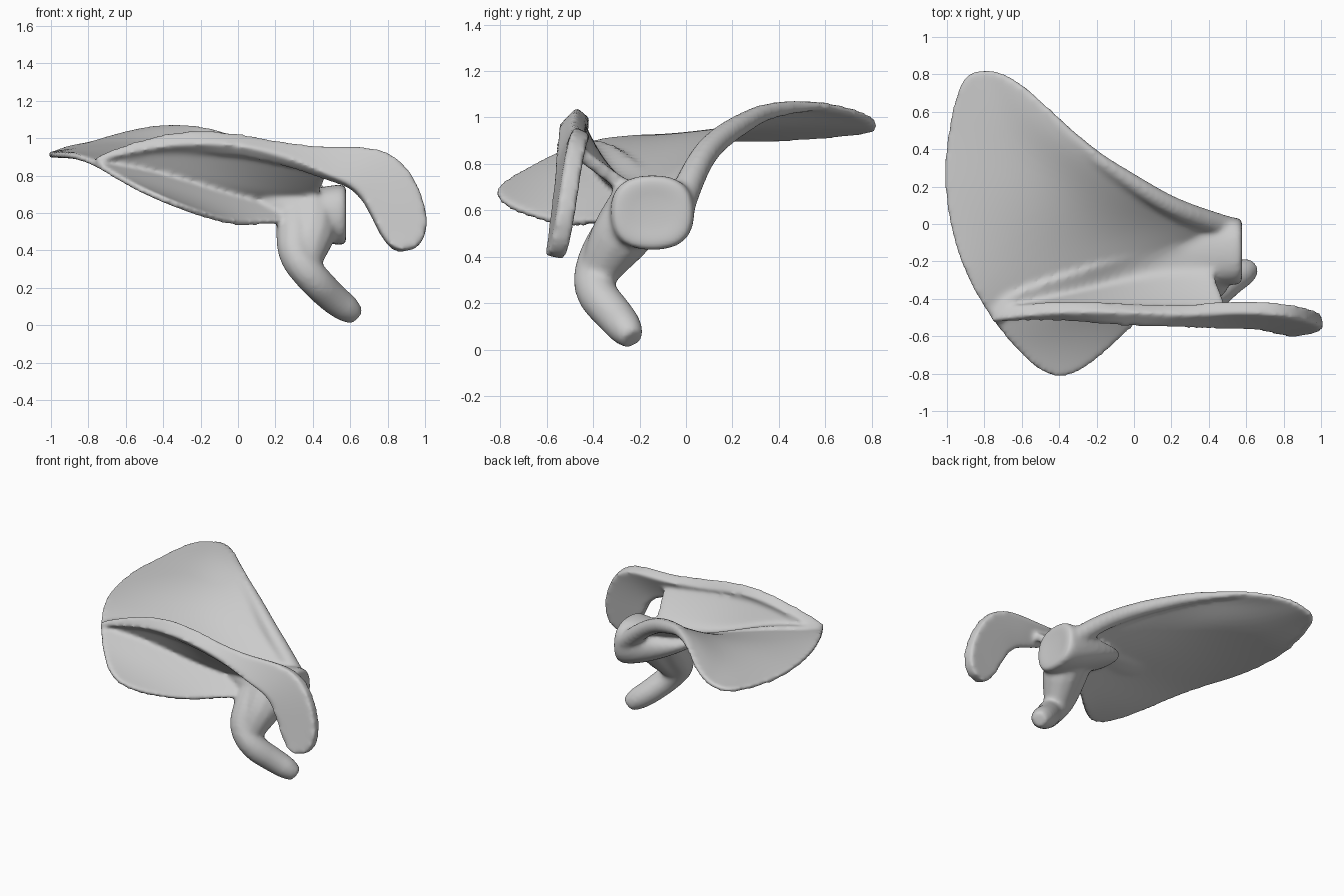
import bpy
import bmesh
import math
from mathutils import Vector

default_cube = bpy.data.objects.get("Cube")
if default_cube:
    bpy.data.objects.remove(default_cube, do_unlink=True)

parts = []


def add_part(name, data):
    obj = bpy.data.objects.new(name, data)
    bpy.context.collection.objects.link(obj)
    parts.append(obj)
    return obj


def plate(name, rows, thickness):
    """Smooth curved sheet through rows of control points, thickened."""
    bm = bmesh.new()
    grid = [[bm.verts.new(point) for point in row] for row in rows]
    for lower, upper in zip(grid, grid[1:]):
        for i in range(len(lower) - 1):
            bm.faces.new((lower[i], lower[i + 1], upper[i + 1], upper[i]))
    mesh = bpy.data.meshes.new(name)
    bm.to_mesh(mesh)
    bm.free()
    obj = add_part(name, mesh)
    obj.modifiers.new("Smooth", "SUBSURF").levels = 3
    solid = obj.modifiers.new("Thickness", "SOLIDIFY")
    solid.thickness = thickness
    solid.offset = 0


def rod(name, points):
    """Round tapering rod along (x, y, z, radius) points."""
    curve = bpy.data.curves.new(name, "CURVE")
    curve.dimensions = "3D"
    curve.bevel_depth = 1
    curve.bevel_resolution = 4
    curve.use_fill_caps = True
    spline = curve.splines.new("NURBS")
    spline.points.add(len(points) - 1)
    spline.use_endpoint_u = True
    spline.order_u = 3
    for target, (x, y, z, radius) in zip(spline.points, points):
        target.co = (x, y, z, 1)
        target.radius = radius
    add_part(name, curve)


def squarish(value):
    return math.copysign(abs(value) ** .8, value)


def oval_neck(name, rings, sides=16):
    """Closed tube of squarish rings facing along x: (x, y, z, half depth, half height)."""
    bm = bmesh.new()
    loops = []
    for x, y, z, depth, height in rings:
        angles = [math.tau * i / sides for i in range(sides)]
        loops.append([bm.verts.new((x, y + depth * squarish(math.cos(a)),
                                    z + height * squarish(math.sin(a))))
                      for a in angles])
    for first, second in zip(loops, loops[1:]):
        for i in range(sides):
            j = (i + 1) % sides
            bm.faces.new((first[i], first[j], second[j], second[i]))
    bm.faces.new(loops[0][::-1])
    bm.faces.new(loops[-1])
    mesh = bpy.data.meshes.new(name)
    bm.to_mesh(mesh)
    bm.free()
    add_part(name, mesh).modifiers.new("Smooth", "SUBSURF").levels = 2


# Broad blade: each row runs from the medial border to the lateral border
blade_rows = [
    [(-.93, .77, .94), (-.87, .81, .95), (-.8, .83, .96), (-.74, .82, .98), (-.64, .78, 1.01)],
    [(-1, .5, .91), (-.86, .5, .94), (-.68, .53, .98), (-.56, .59, 1.03), (-.48, .65, 1.05)],
    [(-1.02, .2, .91), (-.72, .22, .95), (-.45, .28, .97), (-.32, .36, 1.05), (-.26, .42, 1.075)],
    [(-.97, -.08, .91), (-.62, 0, .93), (-.3, .07, .9), (-.08, .17, .95), (0, .25, 1)],
    [(-.89, -.3, .91), (-.52, -.2, .88), (-.12, -.1, .79), (.08, .03, .82), (.18, .14, .92)],
    [(-.77, -.5, .87), (-.42, -.4, .82), (.05, -.25, .69), (.25, -.08, .72), (.35, .07, .81)],
    [(-.62, -.69, .77), (-.42, -.6, .72), (0, -.4, .61), (.25, -.25, .61), (.5, .02, .68)],
    [(-.42, -.86, .68), (-.22, -.75, .6), (0, -.53, .53), (.15, -.4, .55), (.25, -.36, .54)],
]
plate("blade", blade_rows, .035)

# Thickened lateral border
border = zip([row[-1] for row in blade_rows[1:7]], [.015, .035, .05, .055, .06, .065])
rod("lateral_border", [(x, y - .02 - r / 3, z + .01 - r, r) for (x, y, z), r in border])

# Crest and acromion: one ribbon of (upper edge, lower edge) pairs
crest = [
    [(-.76, -.48, .9), (-.76, -.49, .86)],
    [(-.45, -.44, 1), (-.45, -.48, .93)],
    [(-.2, -.44, 1.03), (-.2, -.51, .95)],
    [(.05, -.45, .99), (.05, -.53, .93)],
    [(.3, -.46, .95), (.3, -.53, .86)],
    [(.52, -.44, .94), (.48, -.53, .78)],
    [(.76, -.45, .95), (.62, -.53, .74)],
    [(.93, -.48, .84), (.7, -.54, .62)],
    [(1.035, -.52, .55), (.77, -.56, .46)],
    [(.97, -.55, .41), (.84, -.57, .39)],
]
crest = [[up, Vector(up).lerp(Vector(low), .5), low] for up, low in crest]
plate("crest_and_acromion", crest, .08)

# Spine wall sweeping from the blade up to the crest
wall_foot = [(-.74, -.4, .89), (-.42, -.28, .86), (-.12, -.19, .76),
             (.1, -.12, .72), (.26, -.1, .7), (.42, -.15, .68)]
wall_base = [(-.72, -.46, .87), (-.42, -.4, .83), (-.15, -.33, .71),
             (.08, -.27, .67), (.25, -.24, .67), (.42, -.26, .7)]
wall = []
for foot, base, row in zip(wall_foot, wall_base, crest):
    wall.append([foot] + [Vector(base).lerp(row[1], t / 3) for t in range(4)])
plate("spine_wall", wall, .055)

# Neck widening to the shallow joint socket
oval_neck("neck_and_socket", [
    (.02, -.17, .7, .1, .03),
    (.2, -.16, .64, .16, .08),
    (.38, -.15, .6, .18, .13),
    (.5, -.145, .59, .185, .16),
    (.565, -.145, .59, .185, .17),
    (.585, -.145, .59, .16, .145),
    (.57, -.145, .59, .07, .07),
])

# Hooked coracoid process with its broad root
rod("coracoid_root", [
    (.4, -.19, .62, .14), (.4, -.26, .52, .14), (.37, -.34, .4, .11), (.36, -.38, .32, .08),
])
rod("coracoid_process", [
    (.3, -.22, .61, .1), (.31, -.3, .5, .11), (.3, -.39, .37, .09),
    (.4, -.4, .25, .09), (.51, -.3, .14, .085), (.6, -.25, .075, .075),
    (.63, -.23, .045, .05),
])

# Fuse the parts into one smooth bone
bpy.ops.object.select_all(action="DESELECT")
for obj in parts:
    obj.select_set(True)
bpy.context.view_layer.objects.active = parts[0]
bpy.ops.object.convert(target="MESH")
bpy.ops.object.join()
bone = bpy.context.view_layer.objects.active
bone.name = "shoulder_blade"
remesh = bone.modifiers.new("Fuse", "REMESH")
remesh.mode = "VOXEL"
remesh.voxel_size = .014
soften = bone.modifiers.new("Soften", "SMOOTH")
soften.factor = .5
soften.iterations = 12
bpy.ops.object.convert(target="MESH")
bone = bpy.context.view_layer.objects.active
bpy.ops.object.shade_smooth()

# Bone colour
material = bpy.data.materials.new("pale_grey")
material.use_nodes = True
colour = (.6, .6, .6, 1)
material.diffuse_color = colour
shader = next(n for n in material.node_tree.nodes if n.type == "BSDF_PRINCIPLED")
shader.inputs["Base Color"].default_value = colour
bone.data.materials.clear()
bone.data.materials.append(material)
